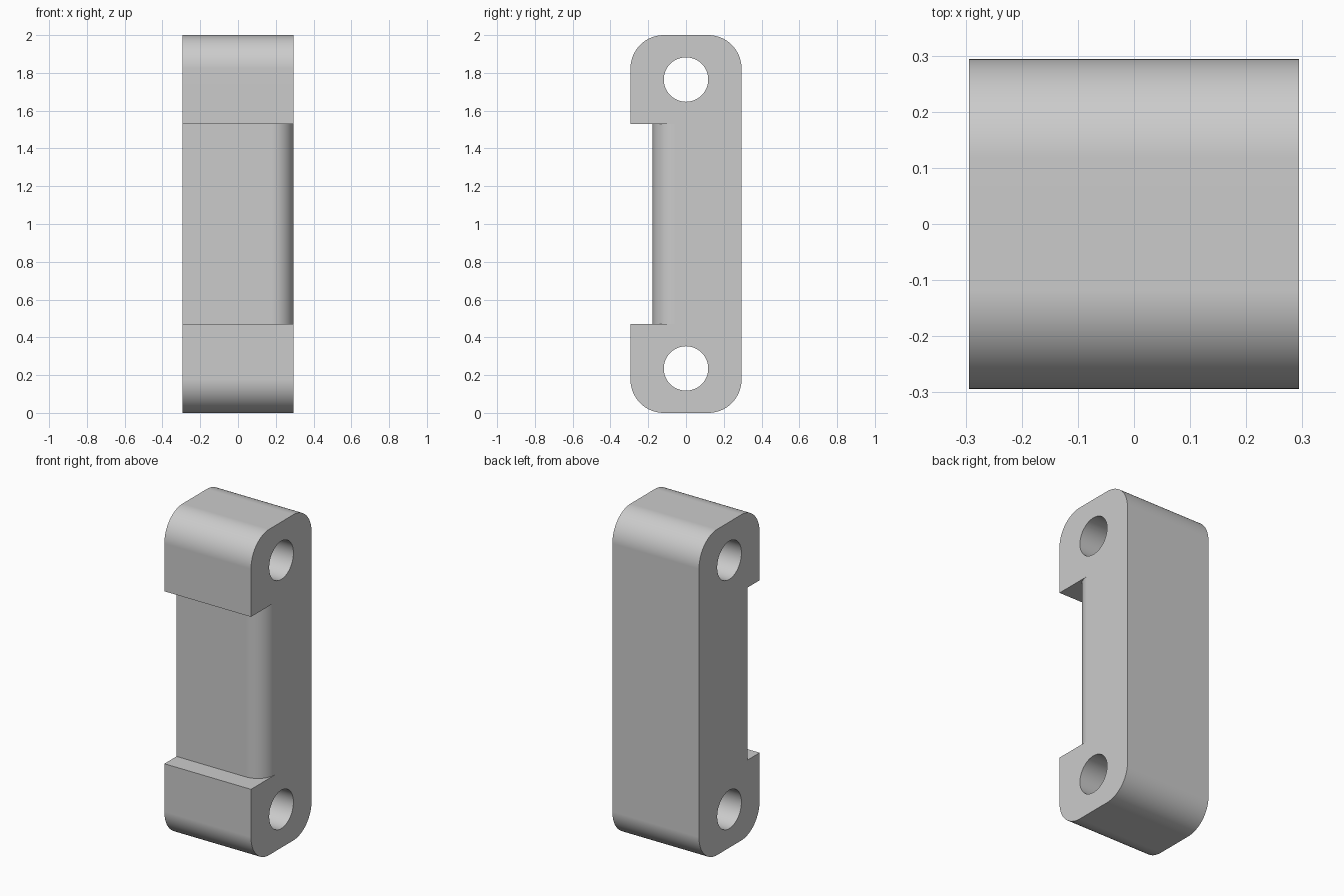
import bpy, bmesh
from math import sin, cos, pi
from mathutils import Vector

cube = bpy.data.objects.get("Cube")
if cube:
    bpy.data.objects.remove(cube, do_unlink=True)

U = 2 / 34            # the link is 34 modules tall and 10 wide
HALF = 5 * U
TALL = 34 * U

grey = bpy.data.materials.new("plain grey")
grey.use_nodes = True
grey.diffuse_color = (0.6, 0.6, 0.6, 1)
grey.node_tree.nodes["Principled BSDF"].inputs["Base Color"].default_value = (0.6, 0.6, 0.6, 1)


def arc(cx, cy, r, start, end, steps):
    angles = [start + (end - start) * i / steps for i in range(steps + 1)]
    return [(cx + r * cos(a), cy + r * sin(a)) for a in angles]


def prism(name, outline, place, direction):
    """Extrude a closed 2D outline, placed in space, along a direction."""
    bm = bmesh.new()
    face = bm.faces.new([bm.verts.new(place(a, b)) for a, b in outline])
    ext = bmesh.ops.extrude_face_region(bm, geom=[face])
    verts = [g for g in ext["geom"] if isinstance(g, bmesh.types.BMVert)]
    bmesh.ops.translate(bm, verts=verts, vec=Vector(direction))
    bmesh.ops.recalc_face_normals(bm, faces=bm.faces)
    mesh = bpy.data.meshes.new(name)
    bm.to_mesh(mesh)
    bm.free()
    mesh.materials.append(grey)
    obj = bpy.data.objects.new(name, mesh)
    bpy.context.collection.objects.link(obj)
    return obj


# Block with rounded top and bottom edges
R = 3 * U
c = HALF - R
outline = (arc(c, TALL - R, R, 0, pi / 2, 16) + arc(-c, TALL - R, R, pi / 2, pi, 16)
           + arc(-c, R, R, pi, 1.5 * pi, 16) + arc(c, R, R, 1.5 * pi, 2 * pi, 16))
body = prism("link_body", outline, lambda y, z: (-HALF, y, z), (2 * HALF, 0, 0))

# Pin holes through both ends
cutters = []
for end, z0 in (("lower", 4 * U), ("upper", TALL - 4 * U)):
    circle = arc(0, z0, 2 * U, 0, 2 * pi, 48)[:-1]
    cutters.append(prism(end + "_pin_hole_cutter", circle,
                         lambda y, z: (-1, y, z), (2, 0, 0)))

# Front recess, rounded over on its left side only
r = 2 * U
recess = ([(-1, -1), (1, -1), (1, -U), (HALF, -U)]
          + arc(HALF - r, -U, r, 0, -pi / 2, 16)[1:] + [(-1, -3 * U)])
cutters.append(prism("recess_cutter", recess,
                     lambda x, y: (x, y, 8 * U), (0, 0, TALL - 16 * U)))

bpy.ops.object.select_all(action="DESELECT")
bpy.context.view_layer.objects.active = body
body.select_set(True)
for cutter in cutters:
    cutter.hide_render = True
    mod = body.modifiers.new("cut", "BOOLEAN")
    mod.operation = "DIFFERENCE"
    mod.solver = "EXACT"
    mod.object = cutter
    bpy.ops.object.modifier_apply(modifier=mod.name)
    bpy.data.objects.remove(cutter, do_unlink=True)

# Smooth curves that run cleanly into the flat faces
bpy.ops.object.shade_smooth_by_angle(angle=pi / 6)
weighted = body.modifiers.new("even shading", "WEIGHTED_NORMAL")
weighted.keep_sharp = True
